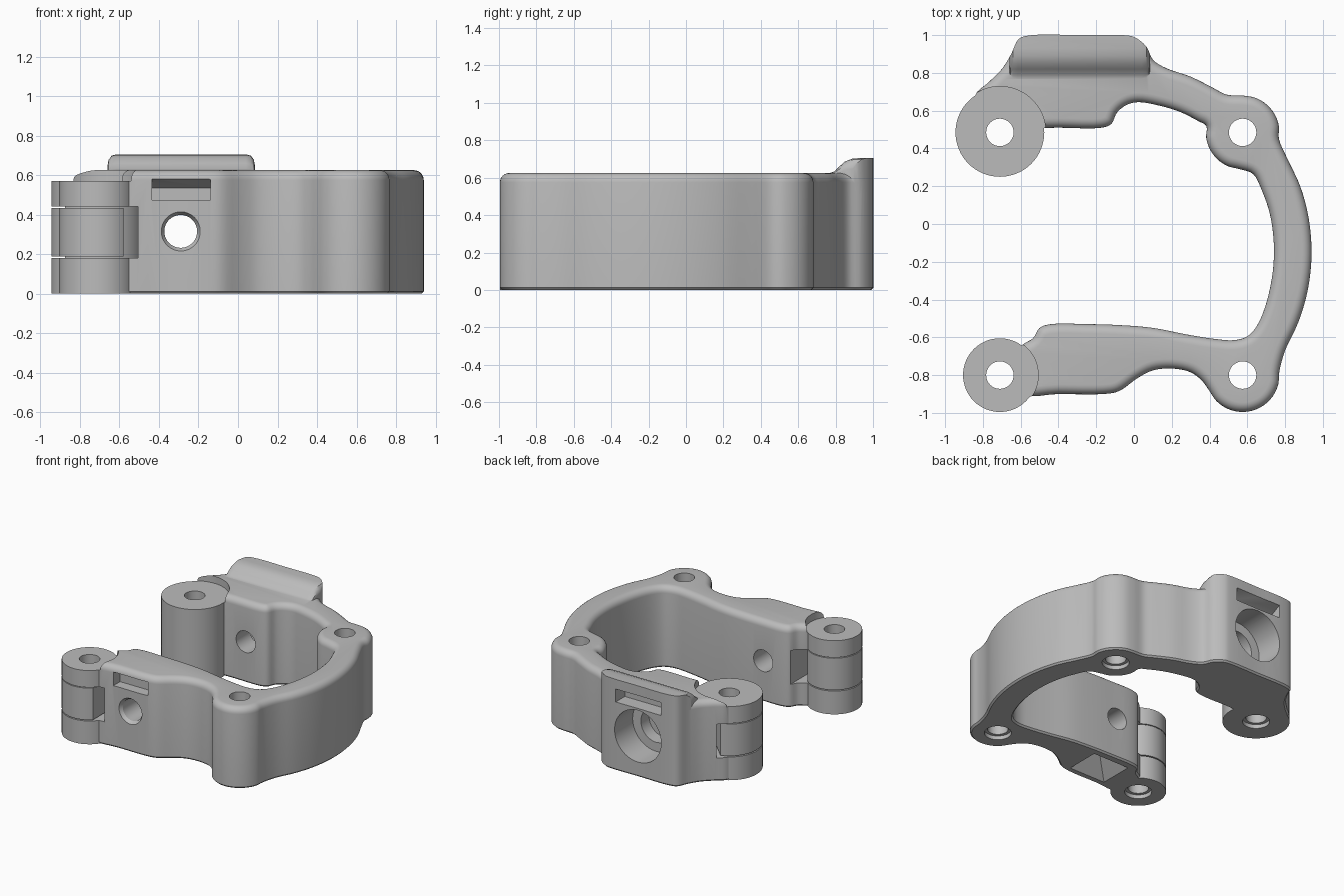
import bpy, bmesh, math
from mathutils import Vector, Matrix

cube = bpy.data.objects.get("Cube")
if cube:
    bpy.data.objects.remove(cube, do_unlink=True)

grey = bpy.data.materials.new("plain_grey")
grey.use_nodes = True
colour = (0.5, 0.5, 0.5, 1)
grey.diffuse_color = colour
grey.node_tree.nodes["Principled BSDF"].inputs["Base Color"].default_value = colour

HEIGHT, ROUND, CHAMFER = 0.625, 0.05, 0.012
BARREL_TOP, PIN = 0.57, 0.0725
FRONT, BACK = (-0.71, -0.8), (-0.71, 0.485)
LUGS = [(0.575, -0.8), (0.575, 0.485)]


def add_object(name, bm):
    bmesh.ops.recalc_face_normals(bm, faces=bm.faces)
    mesh = bpy.data.meshes.new(name)
    bm.to_mesh(mesh)
    bm.free()
    mesh.materials.append(grey)
    obj = bpy.data.objects.new(name, mesh)
    bpy.context.collection.objects.link(obj)
    return obj


def loft(name, rings):
    """Closed solid through rings of equal point count."""
    bm = bmesh.new()
    loops = [[bm.verts.new(p) for p in ring] for ring in rings]
    for a, b in zip(loops, loops[1:]):
        for i in range(len(a)):
            j = (i + 1) % len(a)
            bm.faces.new((a[i], a[j], b[j], b[i]))
    bm.faces.new(loops[0])
    bm.faces.new(loops[-1])
    return add_object(name, bm)


def cylinder(name, centre, r, z0, z1, r_top=None, n=64):
    r_top = r if r_top is None else r_top
    turn = [2 * math.pi * i / n for i in range(n)]
    return loft(name, [[(centre[0] + q * math.cos(t), centre[1] + q * math.sin(t), z)
                        for t in turn] for q, z in ((r, z0), (r_top, z1))])


def bore(x, z, r, y0, y1, r_end=None):
    """Cylinder along y."""
    obj = cylinder("bore", (x, -z), r, y0, y1, r_end)
    obj.data.transform(Matrix(((1, 0, 0, 0), (0, 0, 1, 0), (0, -1, 0, 0), (0, 0, 0, 1))))
    return obj


def box(lo, hi, origin=(0, 0), angle=0):
    flat = [(lo[0], lo[1]), (hi[0], lo[1]), (hi[0], hi[1]), (lo[0], hi[1])]
    obj = loft("box", [[(x, y, z) for x, y in flat] for z in (lo[2], hi[2])])
    obj.data.transform(Matrix.Translation((*origin, 0)) @ Matrix.Rotation(angle, 4, "Z"))
    return obj


def prism_x(name, profile, x0, x1):
    return loft(name, [[(x, y, z) for y, z in profile] for x in (x0, x1)])


def combine(target, tool, operation="DIFFERENCE"):
    mod = target.modifiers.new("bool", "BOOLEAN")
    mod.operation, mod.object, mod.solver = operation, tool, "EXACT"
    with bpy.context.temp_override(object=target, active_object=target):
        bpy.ops.object.modifier_apply(modifier=mod.name)
    bpy.data.objects.remove(tool, do_unlink=True)


def arc(c, r, a0, a1, n=9):
    angles = [math.radians(a0 + (a1 - a0) * i / (n - 1)) for i in range(n)]
    return [(c[0] + r * math.cos(t), c[1] + r * math.sin(t)) for t in angles]


def smooth_loop(points, steps=4):
    """Centripetal spline through a closed list of points."""
    pts, out = [Vector(p) for p in points], []
    for i in range(len(pts)):
        p = [pts[(i + k) % len(pts)] for k in (-1, 0, 1, 2)]
        t = [0]
        for a, b in zip(p, p[1:]):
            t.append(t[-1] + math.sqrt((b - a).length))
        for s in range(steps):
            u = t[1] + (t[2] - t[1]) * s / steps
            row, span = p, 1
            while len(row) > 1:
                lo = [max(0, k) for k in range(len(row) - 1)]
                if span == 3:   # last blend runs over the middle interval only
                    row = [row[0].lerp(row[1], (u - t[1]) / (t[2] - t[1]))]
                else:
                    row = [row[k].lerp(row[k + 1], (u - t[k]) / (t[k + span] - t[k])) for k in lo]
                span += 1
        # one point per step is collected below
            out.append(row[0])
    return out


def inset_loop(pts, d):
    """Inward offset; runs that fold over at tight corners are bridged."""
    n, moved = len(pts), []
    for i in range(n):
        tangent = (pts[(i + 1) % n] - pts[i - 1]).normalized()
        moved.append(pts[i] + d * Vector((-tangent.y, tangent.x)))
    good = [min((m - p).length for p in pts) > 0.93 * d for m in moved]
    for i in range(n):
        if not good[i]:
            a = next(k for k in range(1, n) if good[(i - k) % n])
            b = next(k for k in range(1, n) if good[(i + k) % n])
            moved[i] = moved[(i - a) % n].lerp(moved[(i + b) % n], a / (a + b))
    return moved


# C-shaped outline, counter-clockwise from the front arm
outline = smooth_loop(
    [(-0.6, -0.9), (-0.4, -0.9), (-0.16, -0.9), (-0.08, -0.885), (0.02, -0.815),
     (0.1, -0.775), (0.2, -0.765), (0.3, -0.785), (0.36, -0.83)]
    + arc(LUGS[0], 0.195, 205, 365)
    + [(0.8, -0.67), (0.87, -0.52), (0.92, -0.35), (0.94, -0.16), (0.925, 0.03),
       (0.88, 0.2), (0.81, 0.35)]
    + arc(LUGS[1], 0.195, -10, 90, 6)
    + [(0.49, 0.685), (0.42, 0.72), (0.3, 0.78), (0.17, 0.825), (0.1, 0.87),
       (0.065, 0.94), (0, 0.99), (-0.06, 1), (-0.3, 1), (-0.54, 1), (-0.61, 0.98),
       (-0.65, 0.9), (-0.7, 0.82), (-0.77, 0.75), (-0.84, 0.68), (-0.78, 0.55),
       (-0.6, 0.51), (-0.4, 0.51), (-0.17, 0.51), (-0.12, 0.53), (-0.09, 0.59),
       (-0.04, 0.63), (0.02, 0.645), (0.12, 0.63), (0.24, 0.595), (0.34, 0.545)]
    + arc(LUGS[1], 0.195, 170, 265, 6)
    + [(0.63, 0.265), (0.68, 0.17), (0.72, 0.05), (0.74, -0.1), (0.735, -0.25),
       (0.7, -0.42), (0.65, -0.54), (0.6, -0.595), (0.53, -0.615), (0.44, -0.61),
       (0.28, -0.585), (0.1, -0.55), (-0.08, -0.535), (-0.25, -0.53), (-0.44, -0.53),
       (-0.5, -0.55), (-0.535, -0.605), (-0.59, -0.64), (-0.66, -0.75)])
inner = inset_loop(outline, ROUND)


def ring(t, z):
    return [(*a.lerp(b, t), z) for a, b in zip(outline, inner)]


# Bracket body with rounded top and small bottom chamfer
rings = [ring(CHAMFER / ROUND, 0), ring(0, CHAMFER)]
for i in range(7):
    a = math.pi / 2 * i / 6
    rings.append(ring(1 - math.cos(a), HEIGHT - ROUND * (1 - math.sin(a))))
body = loft("bracket_body", rings)

# Raised pad over the back block
profile = [(0.76, 0.5), (0.76, 0.622), (0.79, 0.632), (0.82, 0.66), (0.85, 0.687),
           (0.89, 0.702), (0.93, 0.705), (1.05, 0.705), (1.05, 0.5)]
ends = [(-0.66, 0.5), (-0.655, 0.75), (-0.64, 0.94), (-0.615, 1)]
ends += [(-0.575 - x, s) for x, s in reversed(ends)]
pad = loft("pad", [[(x, y, 0.6 + (z - 0.6) * s if z > 0.6 else z) for y, z in profile]
                   for x, s in ends])
combine(pad, loft("mask", [ring(0, 0.3), ring(0, 0.9)]), "INTERSECT")
combine(body, pad, "UNION")

# Hinge barrels, set lower than the body top
for centre, radius in ((FRONT, 0.195), (BACK, 0.235)):
    combine(body, cylinder("relief", centre, radius + 0.008, BARREL_TOP, 1))
    combine(body, cylinder("barrel", centre, radius, 0, BARREL_TOP), "UNION")

# Hinge slots and pin holes
combine(body, box((-1.1, -1.1, 0.18), (-0.505, -0.5, 0.44)))
combine(body, box((0, -0.13, 0.18), (0.5, 0.5, 0.44), BACK, math.radians(135)))
for centre in LUGS + [FRONT, BACK]:
    combine(body, cylinder("pin_hole", centre, PIN, -0.1, 1))
    combine(body, cylinder("hole_mouth", centre, 0.095, -0.01, 0.03))

# Cross bore with countersink in front and stepped counterbore at the back
combine(body, bore(-0.29, 0.315, 0.083, -1.2, 1.2))
combine(body, bore(-0.29, 0.315, 0.104, -0.91, -0.87, 0.08))
combine(body, bore(-0.29, 0.315, 0.2, 0.78, 1.1))
combine(body, bore(-0.29, 0.315, 0.13, 0.68, 0.9))

# Sloped slots above the bore, and the pyramid pocket under the front arm
combine(body, prism_x("slot", [(-1, 0.475), (-0.82, 0.475), (-0.82, 0.535),
                               (-0.9, 0.58), (-1, 0.58)], -0.435, -0.14))
combine(body, prism_x("slot", [(1.1, 0.53), (0.89, 0.53), (0.89, 0.575),
                               (1, 0.63), (1.1, 0.63)], -0.49, -0.1))
base = [(-0.45, -0.86), (-0.12, -0.86), (-0.12, -0.58), (-0.45, -0.58)]
combine(body, loft("pocket", [[(x, y, -0.01) for x, y in base],
                              [(-0.285 + (x + 0.285) * 0.02, -0.72 + (y + 0.72) * 0.02, 0.14)
                               for x, y in base]]))

# Loose middle knuckles with a thin gap above and below
front_knuckle = cylinder("front_knuckle", FRONT, 0.195, 0.188, 0.434)
combine(front_knuckle, box((-0.58, -1.2, 0), (0, 0, 1)))
back_knuckle = cylinder("back_knuckle", BACK, 0.235, 0.188, 0.434)
combine(back_knuckle, box((0, -0.1, 0), (0.5, 0.5, 1), BACK, math.radians(135)), "INTERSECT")
for knuckle, centre in ((front_knuckle, FRONT), (back_knuckle, BACK)):
    combine(knuckle, cylinder("pin_hole", centre, PIN, -0.1, 1))

for obj in (body, front_knuckle, back_knuckle):
    bpy.ops.object.select_all(action="DESELECT")
    obj.select_set(True)
    bpy.context.view_layer.objects.active = obj
    bpy.ops.object.shade_smooth_by_angle(angle=math.radians(30))
